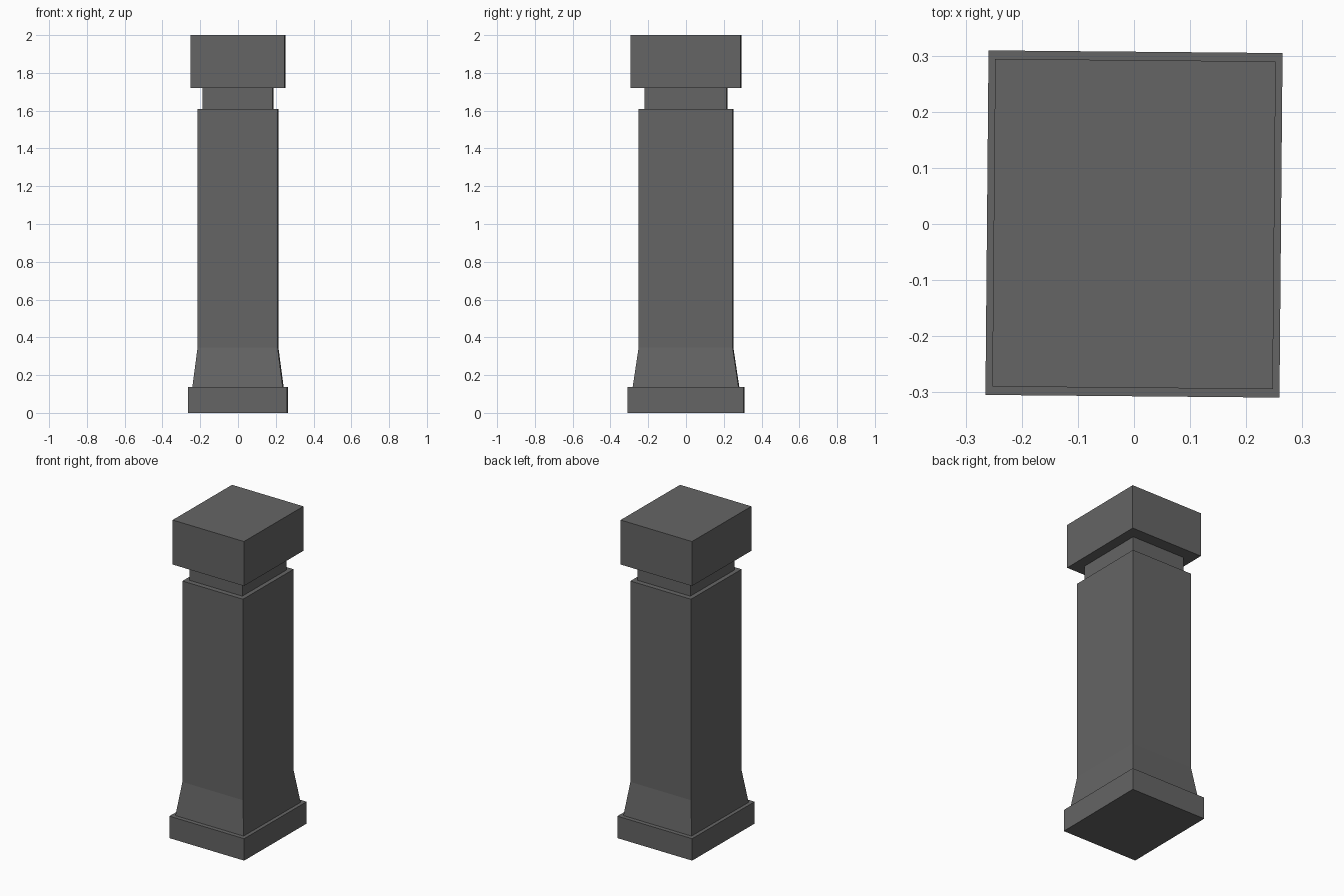
import bpy
import bmesh
from mathutils import Matrix

cube = bpy.data.objects.get("Cube")
if cube:
    bpy.data.objects.remove(cube, do_unlink=True)

TURN = Matrix.Rotation(-0.009, 4, "Z")  # the pillar stands slightly turned

stone = bpy.data.materials.new("dark_grey_stone")
stone.use_nodes = True
stone.diffuse_color = (0.13, 0.13, 0.13, 1)
stone.node_tree.nodes["Principled BSDF"].inputs["Base Color"].default_value = stone.diffuse_color


def loft(name, sections):
    """Stack rectangles given as (z, half width, half depth), capped at both ends."""
    bm = bmesh.new()
    rings = [[bm.verts.new((sx * w, sy * d, z))
              for sx, sy in ((-1, -1), (1, -1), (1, 1), (-1, 1))]
             for z, w, d in sections]
    bm.faces.new(rings[0][::-1])
    bm.faces.new(rings[-1])
    for low, high in zip(rings, rings[1:]):
        for i in range(4):
            j = (i + 1) % 4
            bm.faces.new((low[i], low[j], high[j], high[i]))
    bm.transform(TURN)
    mesh = bpy.data.meshes.new(name)
    bm.to_mesh(mesh)
    bm.free()
    mesh.materials.append(stone)
    obj = bpy.data.objects.new(name, mesh)
    bpy.context.collection.objects.link(obj)
    return obj


# Plinth, shaft with flared foot, recessed neck and cap block
loft("plinth", [(0, 0.262, 0.307), (0.138, 0.262, 0.307)])
loft("shaft", [(0.138, 0.239, 0.28), (0.345, 0.212, 0.249), (1.61, 0.212, 0.249)])
loft("neck", [(1.61, 0.185, 0.217), (1.72, 0.185, 0.217)])
loft("cap", [(1.72, 0.25, 0.292), (2, 0.25, 0.292)])
